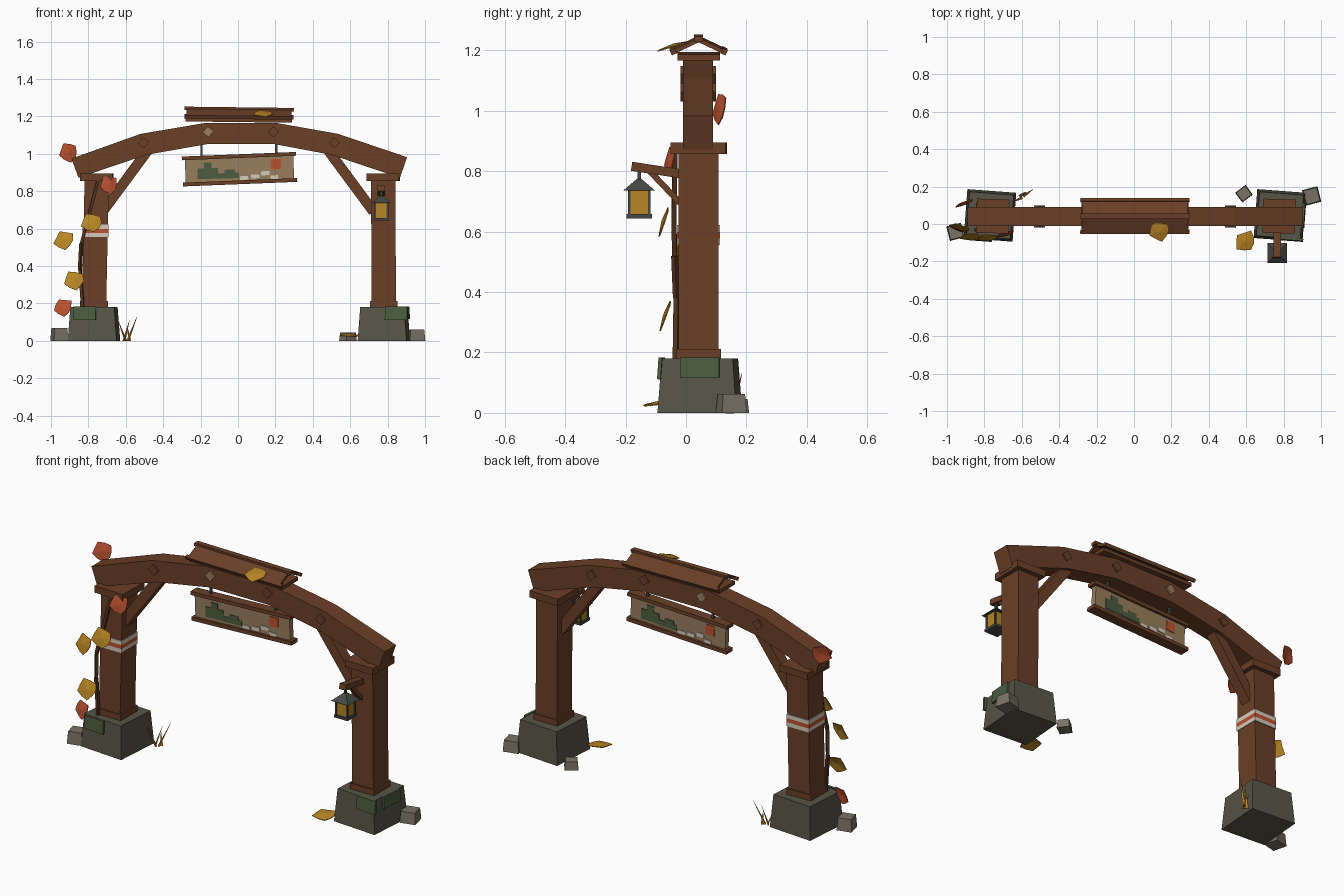
import bpy, bmesh, math, random
from mathutils import Matrix, Vector, Euler

random.seed(4)
if "Cube" in bpy.data.objects:
    bpy.data.objects.remove(bpy.data.objects["Cube"])


def material(name, *rgb):
    m = bpy.data.materials.new(name)
    m.use_nodes = True
    m.diffuse_color = (*rgb, 1)
    m.node_tree.nodes["Principled BSDF"].inputs["Base Color"].default_value = (*rgb, 1)
    return m


WOOD = material("brown wood", .145, .05, .02)
VINE = material("dark bark", .085, .032, .014)
STONE = material("grey stone", .095, .09, .063)
ROCK = material("light rock", .19, .168, .13)
MOSS = material("moss green", .07, .11, .05)
TAN = material("tan board", .32, .21, .11)
RED = material("leaf red", .5, .085, .03)
GOLD = material("amber gold", .48, .235, .018)
WHITE = material("off white", .66, .6, .5)
METAL = material("dark metal", .06, .065, .058)


def finish(name, bm, mat, matrix=Matrix()):
    bmesh.ops.recalc_face_normals(bm, faces=bm.faces)
    mesh = bpy.data.meshes.new(name)
    bm.to_mesh(mesh)
    bm.free()
    mesh.materials.append(mat)
    ob = bpy.data.objects.new(name, mesh)
    ob.matrix_world = matrix
    bpy.context.collection.objects.link(ob)
    return ob


def box(name, loc, size, mat, rot=(0, 0, 0), taper=1, lean=0, frame=Matrix()):
    bm = bmesh.new()
    bmesh.ops.create_cube(bm, size=1)
    for v in bm.verts:
        k = taper if v.co.z > 0 else 1
        v.co = Vector((v.co.x * size[0] * k, v.co.y * size[1] * k, v.co.z * size[2]))
        v.co.x += lean if v.co.z > 0 else 0
    place = Matrix.Translation(loc) @ Euler(rot).to_matrix().to_4x4()
    return finish(name, bm, mat, frame @ place)


def bar(name, a, b, width, depth, mat, taper=1):
    a, b = Vector(a), Vector(b)
    turn = (b - a).to_track_quat('Z', 'Y')
    return box(name, (a + b) / 2, (width, depth, (b - a).length), mat, turn.to_euler(), taper)


def leaf(name, loc, normal, radius, mat):
    # thin ragged blade with a slightly raised middle
    bm = bmesh.new()
    hub = bm.verts.new((0, 0, radius * .12))
    n = 9
    rim = []
    for i in range(n):
        a = math.tau * i / n
        r = radius * (1.08 if i % 2 else .88) * random.uniform(.9, 1.08)
        rim.append(bm.verts.new((r * math.cos(a), r * math.sin(a) * .95, 0)))
    for i in range(n):
        bm.faces.new((hub, rim[i], rim[(i + 1) % n]))
    turn = Vector(normal).to_track_quat('Z', 'Y').to_matrix().to_4x4()
    ob = finish(name, bm, mat, Matrix.Translation(loc) @ turn)
    solid = ob.modifiers.new("thickness", 'SOLIDIFY')
    solid.thickness = .004


MID = .042

# Arched beam from five straight lengths
top = [(-.89, .975), (-.52, 1.107), (-.17, 1.166), (.2, 1.166), (.535, 1.107), (.904, .982)]
low = [(-.853, .872), (-.49, .995), (-.165, 1.052), (.195, 1.052), (.5, .995), (.866, .872)]
bm = bmesh.new()
rings = [[bm.verts.new((x, y, z)) for (x, z), y in
          ((t, -.01), (t, .09), (b, .09), (b, -.01))] for t, b in zip(top, low)]
for r, s in zip(rings, rings[1:]):
    for i in range(4):
        j = (i + 1) % 4
        bm.faces.new((r[i], r[j], s[j], s[i]))
bm.faces.new(rings[0])
bm.faces.new(rings[-1])
finish("arched_beam", bm, WOOD)

# Diamond pegs over the beam joints
for x, z in ((-.505, 1.06), (-.16, 1.118), (.19, 1.118), (.515, 1.06)):
    for y in (-.013, .093):
        box("joint_peg", (x, y, z), (.042, .012, .042), TAN if x == -.16 else WOOD,
            (0, math.radians(40), 0))

# Posts, collars, stone footings and diagonal braces
for side, x, lean in (("right", -.77, .015), ("left", .78, -.004)):
    box(side + "_footing", (x, .046, .09), (.262, .262, .18), STONE, (0, 0, -.075), .9)
    box(side + "_post", (x, MID, .525), (.13, .132, .69), WOOD, lean=lean)
    box(side + "_post_foot", (x, MID, .195), (.148, .146, .034), WOOD)
    box(side + "_post_cap", (x + lean, MID, .875), (.175, .182, .038), WOOD, (0, 0, -.03))
    s = 1 if x > 0 else -1
    bar(side + "_brace", (s * .725, MID, .69), (s * .485, MID, 1.015), .06, .055, WOOD)

# Moss plates on the footings
for x in (-.82, .845):
    box("moss_front", (x, -.083, .147), (.12, .012, .072), MOSS, (-.07, 0, -.075))
box("moss_side", (.907, .045, .15), (.012, .13, .066), MOSS, (0, -.07, -.075))

# Striped wrap around one post
for z, mat in ((.566, WHITE), (.588, RED), (.61, WHITE)):
    box("post_wrap", (-.762, MID, z), (.138, .142, .022), mat)

# Hanging sign
sign = Matrix.Translation((.008, MID, .918)) @ Matrix.Rotation(-.04, 4, 'Y')
box("sign_board", (0, 0, 0), (.58, .03, .13), TAN, frame=sign)
for z in (-.07, .07):
    box("sign_rail", (0, 0, z), (.612, .055, .02), WOOD, frame=sign)
for x in (-.195, .205):
    box("sign_hanger", (x, MID, 1.025), (.012, .012, .075), METAL)

# Painted scene as thin plates, the same on both faces of the sign
paint = [(-.225, -.115, -.045, .012, MOSS), (-.19, -.148, .012, .042, MOSS),
         (-.115, -.005, -.047, -.018, MOSS), (-.08, -.025, -.018, .0, MOSS),
         (.17, .222, -.008, .046, RED), (.0, .045, -.058, -.038, WHITE),
         (.06, .105, -.052, -.032, WHITE), (.115, .16, -.038, -.016, WHITE),
         (.165, .205, -.06, -.04, WHITE)]
for turn in (0, math.pi):
    face = sign @ Matrix.Rotation(turn, 4, 'Z')
    for x0, x1, z0, z1, mat in paint:
        box("sign_paint", ((x0 + x1) / 2, -.016, (z0 + z1) / 2),
            (x1 - x0, .005, z1 - z0), mat, frame=face)

# Little gable roof above the beam
roof = Matrix.Translation((.005, MID, 1.18)) @ Matrix.Rotation(.012, 4, 'Y')
box("roof_sill", (0, 0, .0), (.57, .14, .02), WOOD, frame=roof)
box("roof_ridge", (0, 0, .06), (.585, .03, .018), WOOD, frame=roof)
for s in (-1, 1):
    box("roof_slope", (0, s * .045, .036), (.56, .098, .014), WOOD, (-s * .44, 0, 0), frame=roof)
    box("roof_eave", (0, s * .084, .018), (.585, .018, .018), WOOD, (-s * .44, 0, 0), frame=roof)

# Lantern on a bracket
LX, LY = .766, -.155
bar("lantern_arm", (LX, -.01, .79), (LX, -.18, .816), .04, .03, WOOD)
bar("lantern_strut", (LX, -.02, .695), (LX, -.12, .8), .025, .02, WOOD)
box("lantern_hook", (LX, LY, .785), (.012, .012, .04), METAL)
box("lantern_roof", (LX, LY, .755), (.105, .105, .038), METAL, taper=.15)
box("lantern_glass", (LX, LY, .697), (.066, .066, .08), GOLD)
box("lantern_base", (LX, LY, .651), (.084, .084, .014), METAL)
for i in (-1, 1):
    for j in (-1, 1):
        box("lantern_rib", (LX + i * .033, LY + j * .033, .697), (.009, .009, .08), METAL)

# Climbing vine
path = [(-.83, -.035, .18), (-.845, -.032, .38), (-.838, -.038, .52), (-.8, -.04, .66), (-.745, -.036, .87)]
for a, b in zip(path, path[1:]):
    bar("vine", a, b, .016, .016, VINE)

# Leaves
for loc, normal, r, mat in (
        ((-.905, .11, 1.01), (.35, -.9, .15), .055, RED),
        ((-.69, -.055, .838), (.3, -1, .2), .052, RED),
        ((-.78, -.075, .633), (.05, -1, .33), .056, GOLD),
        ((-.93, -.02, .54), (-.3, -1, .3), .055, GOLD),
        ((-.875, -.07, .322), (.05, -1, .36), .055, GOLD),
        ((-.935, -.03, .18), (-.35, -1, .2), .052, RED),
        ((.135, -.04, 1.216), (.02, -.3, 1), .056, GOLD),
        ((.595, -.092, .032), (.05, -.12, 1), .058, GOLD)):
    leaf("leaf", loc, normal, r, mat)

# Loose rocks
for loc, size, turn in (((-.955, -.042, .034), (.08, .08, .068), .25),
                        ((.95, .15, .031), (.085, .085, .062), .25),
                        ((.588, .162, .023), (.07, .065, .046), .65)):
    box("loose_rock", loc, size, ROCK, (0, 0, turn), .88)

# Dry grass blades
for x, y, dx, dy, h in ((-.6, .14, -.045, -.02, .12), (-.61, .15, .03, .02, .11),
                        (-.59, .15, .05, .035, .13), (-.58, .16, -.01, .01, .07)):
    bar("grass_blade", (x, y, 0), (x + dx, y + dy, h), .016, .007, GOLD, .1)
